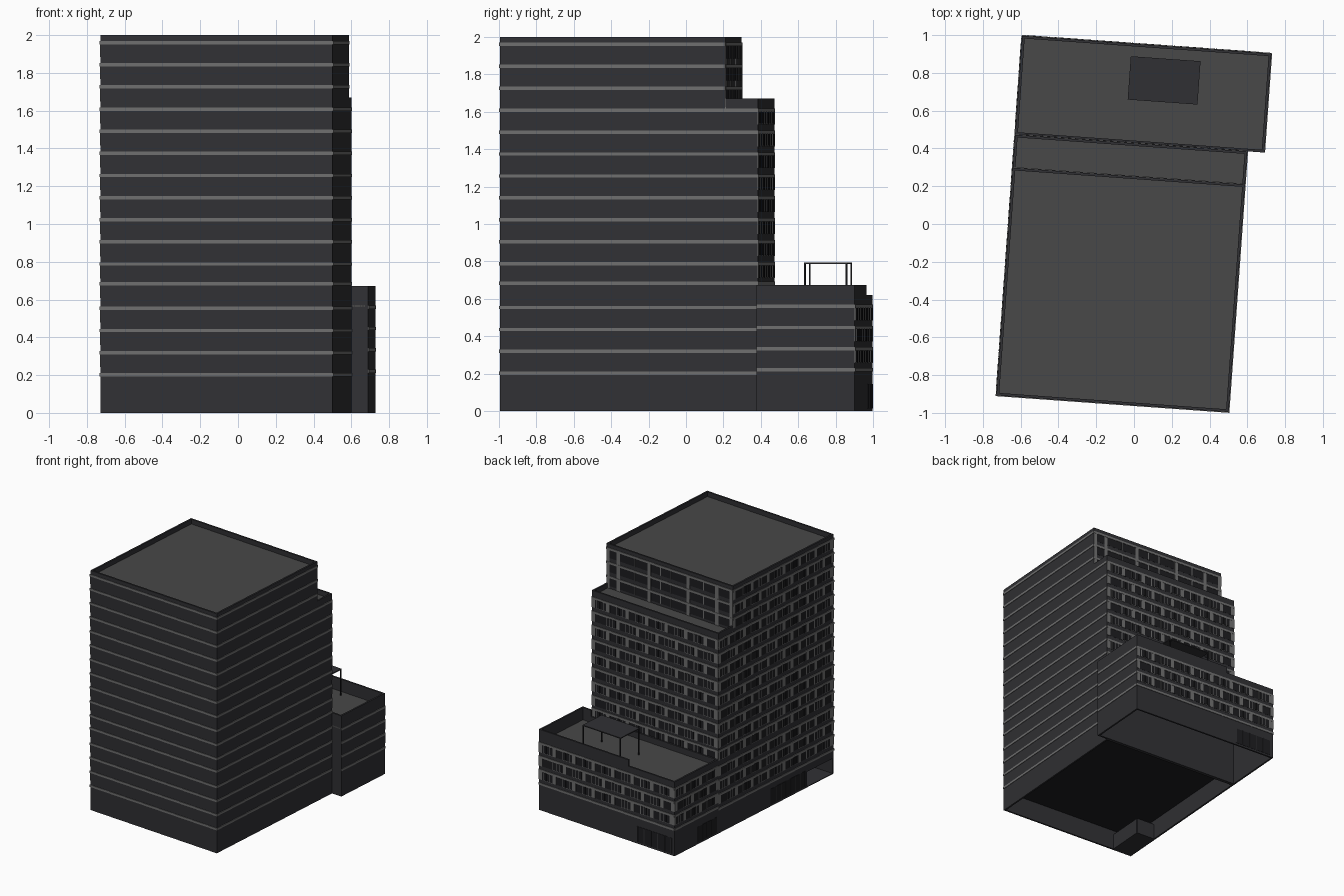
import bpy, bmesh, math
from mathutils import Matrix

if "Cube" in bpy.data.objects:
    bpy.data.objects.remove(bpy.data.objects["Cube"])

# Plan frame: u along the front, v towards the back, slightly turned to the axes
ANG = math.radians(4.1)
PLACE = Matrix.Translation((-0.728, -0.907, 0)) @ Matrix.Rotation(-ANG, 4, 'Z')
W, D_UP, D_MID, D_ALL, W_POD = 1.232, 1.208, 1.383, 1.908, 1.322
T = 0.014


def mat(name, c):
    m = bpy.data.materials.new(name)
    m.diffuse_color = (*c, 1)
    m.use_nodes = True
    m.node_tree.nodes["Principled BSDF"].inputs["Base Color"].default_value = m.diffuse_color
    return m


WALL = mat("dark_cladding", (0.03, 0.03, 0.034))
ROOF = mat("roof_grey", (0.065, 0.065, 0.065))
LIGHT = mat("light_band", (0.16, 0.16, 0.16))
GLASS = mat("dark_glass", (0.012, 0.012, 0.014))


def build(name, boxes, material):
    """One object from a list of (u0, u1, v0, v1, z0, z1) boxes."""
    bm = bmesh.new()
    for u0, u1, v0, v1, z0, z1 in boxes:
        m = Matrix.Translation(((u0 + u1) / 2, (v0 + v1) / 2, (z0 + z1) / 2))
        m = m @ Matrix.Diagonal((u1 - u0, v1 - v0, z1 - z0, 1))
        bmesh.ops.create_cube(bm, size=1, matrix=PLACE @ m)
    me = bpy.data.meshes.new(name)
    bm.to_mesh(me)
    bm.free()
    me.materials.append(material)
    ob = bpy.data.objects.new(name, me)
    bpy.context.collection.objects.link(ob)
    return ob


def on_left(s0, s1, z0, z1, d):
    return (-d, 0.002, s0, s1, z0, z1)


def on_right(u, s0, s1, z0, z1, d):
    return (u - 0.002, u + d, s0, s1, z0, z1)


def on_back(v, s0, s1, z0, z1, d):
    return (s0, s1, v - 0.002, v + d, z0, z1)


def ring(u0, u1, v0, v1, z0, z1):
    return [(u0, u1, v0, v0 + T, z0, z1), (u0, u1, v1 - T, v1, z0, z1),
            (u0, u0 + T, v0 + T, v1 - T, z0, z1), (u1 - T, u1, v0 + T, v1 - T, z0, z1)]


# Tower masses and parapets
build("tower_main_block", [(0, W, 0, D_MID, 0.17, 1.625)], WALL)
build("tower_upper_block", [(0, W, 0, D_UP, 1.625, 1.955)], WALL)
build("tower_roof", [(T, W - T, T, D_UP - T, 1.955, 1.96)], ROOF)
build("tower_parapet", ring(0, W, 0, D_UP, 1.955, 2.0), WALL)
build("terrace_deck", [(T, W - T, D_UP, D_MID - T, 1.625, 1.63)], ROOF)
build("terrace_parapet", [(0, T, D_UP, D_MID, 1.625, 1.67), (W - T, W, D_UP, D_MID, 1.625, 1.67),
                          (T, W - T, D_MID - T, D_MID, 1.625, 1.67)], WALL)

# Ground floor walls of the tower, open underneath, with a corner entrance recess
EU, EV, EZ = 0.17, 0.32, 0.13
build("ground_walls", [
    (0, W, 0, T, 0, 0.17), (W - T, W, T, D_MID, 0, 0.17),
    (0, W, D_MID - T, D_MID, 0, 0.17), (0, T, EV, D_MID, 0, 0.17),
    (0, T, 0, EV, EZ, 0.17)], WALL)
build("entrance_recess", [
    (EU, EU + 0.008, T, EV, 0, EZ), (0, EU, EV, EV + 0.008, 0, EZ),
    (0, EU, T, EV, EZ, EZ + 0.008), (0, EU, T, EV, 0, 0.006)], WALL)
build("tower_soffit", [(T, W - T, T, D_MID - T, 0.164, 0.171)], GLASS)

# Podium: open-bottomed shell, deck, and stepped parapet
STEP = 0.45
build("podium_walls", ring(0, W_POD, D_MID, D_ALL, 0, 0.62), WALL)
build("podium_deck", [(T, W_POD - T, D_MID, D_ALL - T, 0.56, 0.57)], ROOF)
build("podium_high_parapet", [
    (W_POD - T, W_POD, D_MID, D_ALL, 0.62, 0.673),
    (STEP, W_POD - T, D_ALL - T, D_ALL, 0.62, 0.673),
    (W - 0.002, W_POD - T, D_MID, D_MID + T, 0.62, 0.673)], WALL)

# Roof pergola on slim posts
PU, PV = (0.581, 0.951), (1.611, 1.841)
build("pergola_canopy", [(*PU, *PV, 0.785, 0.793)], WALL)
build("pergola_posts", [(u - 0.004, u + 0.004, v - 0.004, v + 0.004, 0.57, 0.785)
                        for u in (PU[0] + 0.004, PU[1] - 0.004)
                        for v in (PV[0] + 0.004, PV[1] - 0.004)], GLASS)

# Light floor bands
H, E = 0.009, 0.004
tower_z = [1.96 - 0.1172 * i for i in range(16)]
tower_z[11] = 0.683
pod_z = [0.56 - 0.113 * i for i in range(4)]
bands = []
for z in tower_z:
    depth = D_UP if z > 1.66 else D_MID
    a, b = z - H, z + H
    bands += [(0, W, -E, 0.002, a, b), on_right(W, -E, depth, a, b, E), on_left(-E, depth, a, b, E)]
    if z > 0.6:
        bands.append(on_back(depth, 0, W, a, b, E))
for z in pod_z:
    a, b = z - H, z + H
    bands += [on_right(W_POD, D_MID, D_ALL, a, b, E), on_left(D_MID, D_ALL, a, b, E),
              on_back(D_ALL, 0, W_POD, a, b, E)]
build("floor_bands", bands, LIGHT)

# Windows hang below each band; groups shift by half a bay on alternate floors
panels, glass = [], []


def window_row(face, s0, s1, z, odd, pitch=0.19):
    top, bot = z - H, z - 0.076
    s = s0 + 0.012 + (pitch / 2 if odd else 0)
    glass.append(face(s0, s1, bot, top, 0.001))
    for e0, e1 in ((s0, s0 + 0.03), (s1 - 0.03, s1)):
        panels.append(face(e0, e1, bot, top, 0.003))
    while s + 0.13 < s1:
        panels.append(face(s, s + 0.13, bot, top, 0.003))
        for k in range(3):
            g = s + 0.034 + k * 0.031
            glass.append(face(g, g + 0.026, bot + 0.004, top, 0.005))
        s += pitch


for i, z in enumerate(tower_z[:15]):
    depth = D_UP if z > 1.66 else D_MID
    window_row(on_left, 0, depth, z, i % 2)
    if 1.66 > z > 0.68:
        window_row(lambda *a: on_back(D_MID, *a), 0, W, z, i % 2)
    elif z > 1.66:
        # Upper storeys: wide glazing between tall pilasters
        glass.append(on_back(D_UP, 0, W, z - 0.076, z - H, 0.001))
        for s in (0, 0.14, 0.42, 0.8, 1.1, W - 0.03):
            panels.append(on_back(D_UP, s, s + 0.03, z - 0.108, z - H, 0.003))
        for s in (0.28, 0.6, 0.7, 0.95):
            panels.append(on_back(D_UP, s, s + 0.008, z - 0.076, z - H, 0.003))
for i, z in enumerate(pod_z[:3]):
    window_row(on_left, D_MID, D_ALL, z, i % 2)
    window_row(lambda *a: on_back(D_ALL, *a), 0, W_POD, z, i % 2)
build("window_panels", panels, LIGHT)
build("window_glass", glass, GLASS)

# Ground floor shopfronts with thin mullions
shop, bars = [], []
for face, s0, s1 in ((on_left, 0.34, 0.75), (on_left, 1.4, 1.63),
                     (lambda *a: on_back(D_ALL, *a), 0.03, 0.36)):
    shop.append(face(s0, s1, 0.015, 0.145, 0.002))
    n = round((s1 - s0) / 0.06)
    for k in range(n + 1):
        s = s0 + (s1 - s0) * k / n
        bars.append(face(s - 0.003, s + 0.003, 0.015, 0.145, 0.005))
build("shopfront_glass", shop, GLASS)
build("shopfront_mullions", bars, WALL)
